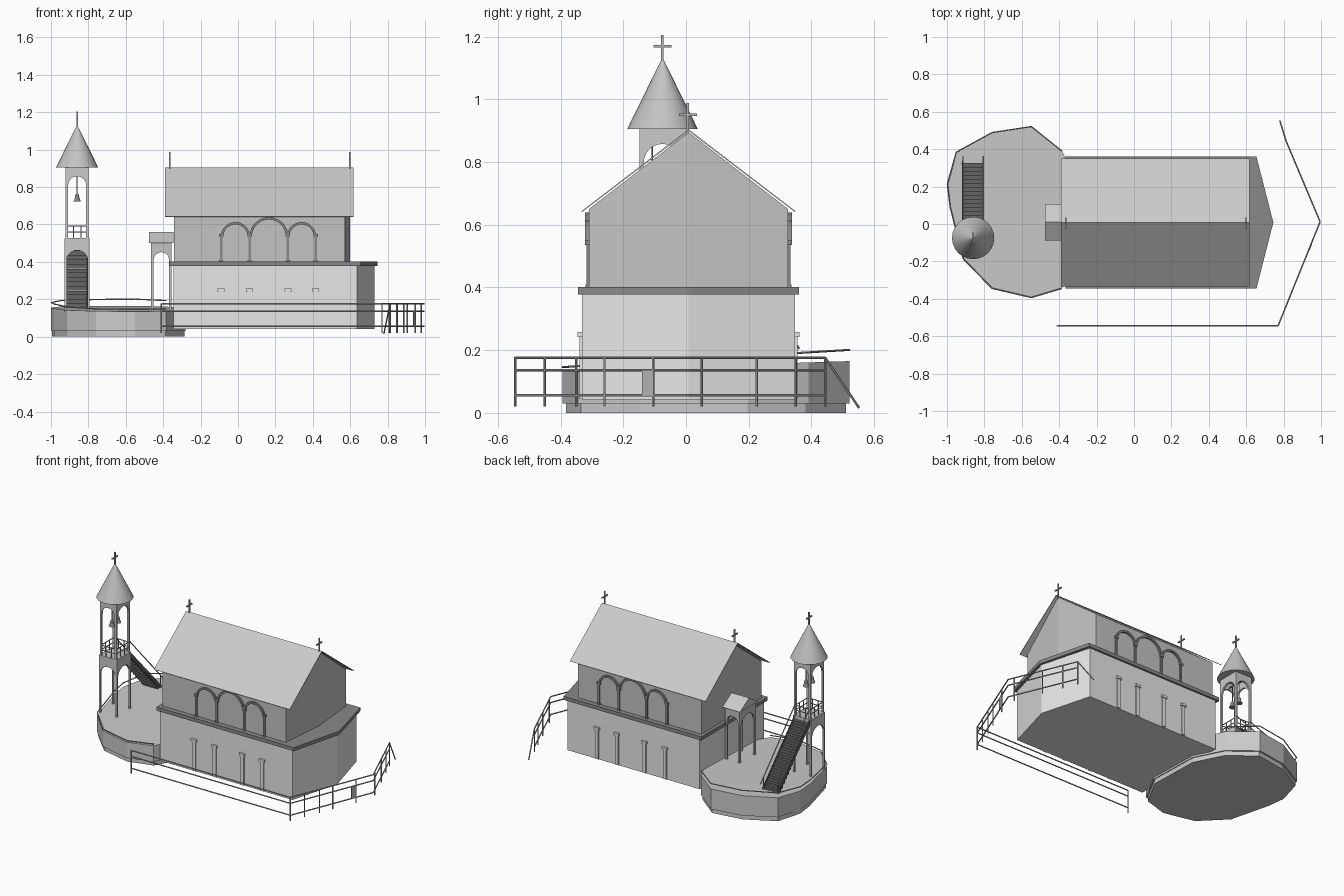
import bpy, bmesh, math
from mathutils import Vector as V

if "Cube" in bpy.data.objects:
    bpy.data.objects.remove(bpy.data.objects["Cube"])


def material(name, g):
    m = bpy.data.materials.new(name)
    m.diffuse_color = (g, g, g, 1)
    m.use_nodes = True
    m.node_tree.nodes["Principled BSDF"].inputs["Base Color"].default_value = m.diffuse_color
    return m


LIGHT = material("light_plaster", 0.80)
MID = material("mid_plaster", 0.55)
ROOF = material("pale_grey", 0.60)
BAND = material("cornice_grey", 0.25)
METAL = material("metal_grey", 0.45)
DARK = material("dark_grey", 0.13)


def finish(name, bm, mat, smooth=False):
    bmesh.ops.recalc_face_normals(bm, faces=bm.faces)
    me = bpy.data.meshes.new(name)
    bm.to_mesh(me)
    bm.free()
    me.materials.append(mat)
    for p in me.polygons:
        p.use_smooth = smooth and len(p.vertices) <= 4
    ob = bpy.data.objects.new(name, me)
    bpy.context.collection.objects.link(ob)
    return ob


def add_prism(bm, pts, vec):
    a = [bm.verts.new(V(p)) for p in pts]
    b = [bm.verts.new(V(p) + V(vec)) for p in pts]
    n = len(a)
    bm.faces.new(a)
    bm.faces.new(b[::-1])
    for i in range(n):
        bm.faces.new((a[i], b[i], b[(i + 1) % n], a[(i + 1) % n]))


def add_box(bm, x0, x1, y0, y1, z0, z1):
    add_prism(bm, [(x0, y0, z0), (x1, y0, z0), (x1, y1, z0), (x0, y1, z0)], (0, 0, z1 - z0))


def add_rod(bm, p, q, r, sides=6):
    p, q = V(p), V(q)
    d = (q - p).normalized()
    u = d.orthogonal().normalized()
    w = d.cross(u)
    ring = [p + r * (math.cos(t) * u + math.sin(t) * w)
            for t in (2 * math.pi * (i + .5) / sides for i in range(sides))]
    add_prism(bm, ring, q - p)


def prism(name, pts, vec, mat):
    bm = bmesh.new()
    add_prism(bm, pts, vec)
    return finish(name, bm, mat)


def arch_pts(half, open_half, z0, z1, spring):
    """Wall outline (u, z) with a round-headed opening from the floor."""
    pts = [(-half, z0), (-half, z1), (half, z1), (half, z0), (open_half, z0)]
    pts += [(open_half * math.cos(t), spring + open_half * math.sin(t))
            for t in (math.pi * i / 12 for i in range(13))]
    return pts + [(-open_half, z0)]


def arch_walls(name, cx, cy, hx, hy, edge, z0, z1, top, mat, t=0.012):
    """Four arched walls around a rectangle."""
    bm = bmesh.new()
    for s in (-1, 1):
        a = arch_pts(hx, hx - edge, z0, z1, top - hx + edge)
        add_prism(bm, [(cx + u, cy + s * hy, z) for u, z in a], (0, -s * t, 0))
        a = arch_pts(hy, hy - edge, z0, z1, top - hy + edge)
        add_prism(bm, [(cx + s * hx, cy + u, z) for u, z in a], (-s * t, 0, 0))
    return finish(name, bm, mat)


def cross(name, x, y, z0, z1, r=0.004):
    bm = bmesh.new()
    za = z0 + (z1 - z0) * 0.56
    add_box(bm, x - r, x + r, y - r, y + r, z0 - 0.02, z1)
    add_box(bm, x - r, x + r, y - 0.029, y + 0.029, za - r, za + r)
    finish(name, bm, METAL)


YC = 0.008   # centre line of the hall

# --- lower hall with pointed apse, cornice slab
def hall_plan(x0, x1, x2, h, z):
    return [(x0, YC - h, z), (x1, YC - h, z), (x2, YC, z), (x1, YC + h, z), (x0, YC + h, z)]

prism("lower_hall", hall_plan(-0.345, 0.637, 0.73, 0.34, 0.042), (0, 0, 0.338), LIGHT)
prism("cornice", hall_plan(-0.365, 0.655, 0.745, 0.352, 0.378), (0, 0, 0.024), BAND)

# --- upper hall with gables and slightly pointed end wall
bm = bmesh.new()
h, ze, zr = 0.318, 0.65, 0.895
rows = [[bm.verts.new((x, YC + y, z)) for y, z in
         ((-h, 0.40), (-h, ze), (0, zr), (h, ze), (h, 0.40), (0, 0.40))]
        for x in (-0.342, 0.572)]
for i in (2, 5):
    rows[1][i].co.x = 0.6
for i in range(6):
    j = (i + 1) % 6
    bm.faces.new((rows[0][i], rows[1][i], rows[1][j], rows[0][j]))
for r in rows:
    bm.faces.new((r[0], r[1], r[2], r[5]))
    bm.faces.new((r[5], r[2], r[3], r[4]))
finish("upper_hall", bm, MID)

# --- thin gable roof
prism("main_roof", [(-0.39, YC + y, z) for y, z in
      ((-0.342, 0.643), (0, 0.905), (0.342, 0.643), (0.339, 0.641), (0, 0.899), (-0.339, 0.641))],
      (1.007, 0, 0), ROOF)
cross("roof_cross_west", -0.365, YC - 0.002, 0.905, 0.988)
cross("roof_cross_east", 0.598, YC - 0.002, 0.905, 0.988)

# --- triple arches on the upper walls, pilasters on the lower walls
arches, pil = bmesh.new(), bmesh.new()
COLS = (-0.09, 0.062, 0.267, 0.415)
for s in (-1, 1):
    def slab(bm, x, w, z0, z1, y0, depth):
        ya, yb = sorted((YC + s * y0, YC + s * (y0 + depth)))
        add_box(bm, x - w, x + w, ya, yb, z0, z1)
    for c, r in ((-0.014, 0.078), (0.165, 0.104), (0.34, 0.078)):
        arc = [math.pi * i / 14 for i in range(15)]
        pts = [(c + r * math.cos(t), 0.535 + r * math.sin(t)) for t in arc]
        pts += [(c + (r - 0.013) * math.cos(t), 0.535 + (r - 0.013) * math.sin(t)) for t in arc[::-1]]
        add_prism(arches, [(x, YC + s * 0.312, z) for x, z in pts], (0, s * 0.018, 0))
    for x in COLS:
        slab(arches, x, 0.007, 0.40, 0.54, 0.312, 0.014)
        slab(arches, x, 0.012, 0.535, 0.55, 0.312, 0.018)
        slab(arches, x, 0.011, 0.40, 0.41, 0.312, 0.016)
        slab(pil, x, 0.012, 0.045, 0.245, 0.33, 0.018)
        slab(pil, x, 0.019, 0.242, 0.258, 0.33, 0.024)
finish("window_arches", arches, BAND)
finish("pilasters", pil, LIGHT)

# --- terrace: base, drum with gently sloping top, rim rail
PLAN = [(-1.0, 0.214), (-0.952, 0.385), (-0.76, 0.49), (-0.55, 0.522), (-0.385, 0.39),
        (-0.29, 0.2), (-0.28, -0.15), (-0.385, -0.345), (-0.55, -0.394), (-0.76, -0.345),
        (-0.915, -0.187), (-0.985, 0.09)]
prism("terrace_base", [(-0.64 + (x + 0.64) * 0.985, 0.06 + (y - 0.06) * 0.975, 0) for x, y in PLAN],
      (0, 0, 0.035), ROOF)
bm = bmesh.new()
add_prism(bm, [(x, y, 0.03) for x, y in PLAN], (0, 0, 0.12))
for v in bm.verts:
    if v.co.z > 0.1:
        v.co.z = 0.148 + 0.033 * v.co.y
finish("terrace", bm, ROOF)
bm = bmesh.new()
edge = [V((x, y, 0.17 + 0.06 * y)) for x, y in PLAN]
loop = edge[7:] + edge[:5]
for a, b in zip(loop, loop[1:]):
    add_rod(bm, a * 0.998, b * 0.998, 0.0035)
finish("terrace_rail", bm, METAL)

# --- porch on the west wall
arch_walls("porch_walls", -0.41, 0.01, 0.055, 0.085, 0.014, 0.14, 0.503, 0.452, MID)
prism("porch_roof", [(-0.475, 0.01 + y, z) for y, z in ((-0.097, 0.5), (0, 0.56), (0.097, 0.5))],
      (0.13, 0, 0), ROOF)

# --- bell tower
TX, TY = -0.86, -0.075
arch_walls("tower_lower", TX, TY, 0.067, 0.074, 0.010, 0.135, 0.525, 0.462, ROOF)
arch_walls("tower_upper", TX, TY, 0.061, 0.073, 0.013, 0.525, 0.91, 0.858, ROOF)
bm = bmesh.new()
add_box(bm, TX - 0.066, TX + 0.066, TY - 0.073, TY + 0.073, 0.505, 0.527)
finish("tower_deck", bm, ROOF)
bm = bmesh.new()
bmesh.ops.create_cone(bm, cap_ends=True, segments=24, radius1=0.113, radius2=0.002, depth=0.225)
bmesh.ops.translate(bm, verts=bm.verts, vec=(TX, TY, 1.0175))
finish("tower_roof", bm, MID, True)
cross("tower_cross", TX, TY, 1.125, 1.205)

# tower railing and bells
bm = bmesh.new()
for z in (0.56, 0.592):
    for s in (-1, 1):
        add_rod(bm, (TX - 0.056, TY + s * 0.066, z), (TX + 0.056, TY + s * 0.066, z), 0.003)
        add_rod(bm, (TX + s * 0.056, TY - 0.066, z), (TX + s * 0.056, TY + 0.066, z), 0.003)
for k in (-0.02, 0.02):
    for s in (-1, 1):
        add_rod(bm, (TX + k, TY + s * 0.066, 0.525), (TX + k, TY + s * 0.066, 0.592), 0.003)
        add_rod(bm, (TX + s * 0.056, TY + k, 0.525), (TX + s * 0.056, TY + k, 0.592), 0.003)
finish("tower_railing", bm, METAL)
bm = bmesh.new()
for dy in (-0.032, 0.032):
    prof = [(0.004, 0.765), (0.010, 0.758), (0.012, 0.74), (0.020, 0.722)]
    rings = [[bm.verts.new((TX + r * math.cos(i * math.pi / 6), TY + dy + r * math.sin(i * math.pi / 6), z))
              for i in range(12)] for r, z in prof]
    for a, b in zip(rings, rings[1:]):
        for i in range(12):
            bm.faces.new((a[i], b[i], b[(i + 1) % 12], a[(i + 1) % 12]))
    bm.faces.new(rings[-1])
    add_rod(bm, (TX, TY + dy, 0.76), (TX, TY + dy, 0.87), 0.0025)
add_rod(bm, (TX, TY - 0.066, 0.87), (TX, TY + 0.066, 0.87), 0.004)
finish("bells", bm, BAND)

# --- stairs up to the tower
bm = bmesh.new()
N = 15
for i in range(N):
    y, z = 0.325 - 0.0215 * i, 0.152 + 0.0235 * i
    add_box(bm, TX - 0.054, TX + 0.054, y - 0.026, y, z, z + 0.023)
for s in (-1, 1):
    x = TX + s * 0.054
    add_prism(bm, [(x, 0.335, 0.145), (x, 0.335, 0.17), (x, 0.0, 0.525), (x, 0.0, 0.49)], (s * 0.005, 0, 0))
finish("stairs", bm, DARK)
bm = bmesh.new()
for s in (-1, 1):
    x = TX + s * 0.054
    add_rod(bm, (x, 0.362, 0.205), (x, 0.0, 0.595), 0.0035)
    add_rod(bm, (x, 0.33, 0.15), (x, 0.33, 0.24), 0.0035)
finish("stair_rails", bm, METAL)

# --- outer railing
PATH = [V((-0.41, -0.545)), V((0.77, -0.545)), V((0.995, 0.012)), V((0.813, 0.444))]
bm = bmesh.new()
for z in (0.176, 0.136, 0.056):
    for a, b in zip(PATH, PATH[1:]):
        add_rod(bm, (a.x, a.y, z), (b.x, b.y, z), 0.004)
posts = [PATH[0], PATH[1], PATH[3]]
for y in (-0.45, -0.35, -0.26, -0.105):
    posts.append(PATH[1].lerp(PATH[2], (y + 0.545) / 0.557))
for y in (0.05, 0.225, 0.35):
    posts.append(PATH[2].lerp(PATH[3], (y - 0.012) / 0.432))
for p in posts:
    add_rod(bm, (p.x, p.y, 0.02), (p.x, p.y, 0.178), 0.004)
add_rod(bm, (0.813, 0.444, 0.176), (0.78, 0.552, 0.016), 0.004)
finish("outer_railing", bm, METAL)
a, b = (PATH[1].lerp(PATH[2], (y + 0.545) / 0.557) for y in (-0.138, -0.105))
prism("railing_panel", [(a.x, a.y, 0.056), (b.x, b.y, 0.056), (b.x, b.y, 0.136), (a.x, a.y, 0.136)],
      (0.005, -0.002, 0), METAL)
